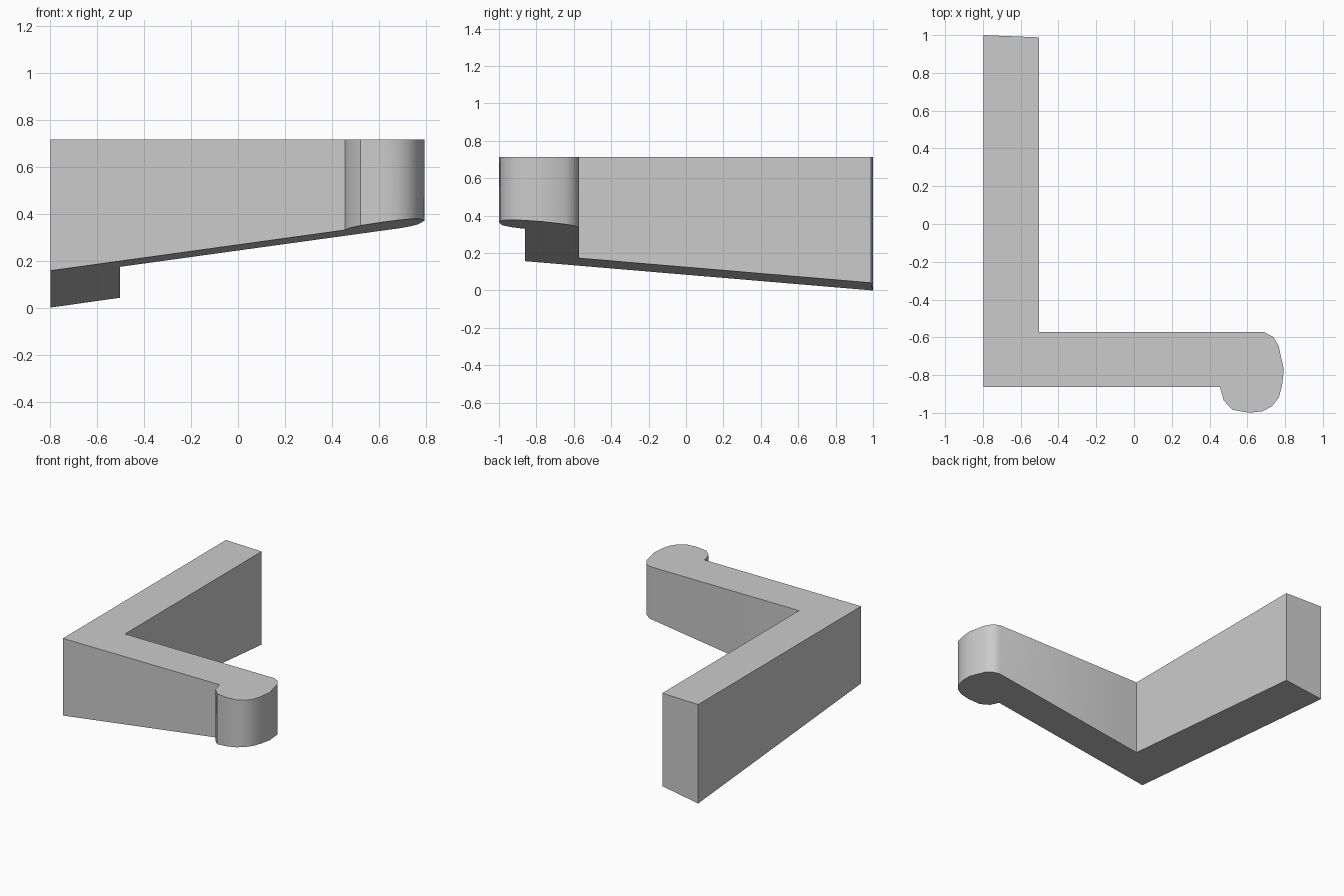
import bpy
import bmesh

if "Cube" in bpy.data.objects:
    bpy.data.objects.remove(bpy.data.objects["Cube"])

TOP = 0.715

# Plan outline: L-shaped wall with a rounded bulb at the end of the short arm
OUTLINE = [
    (-0.797, 1.0), (-0.797, -0.862), (0.455, -0.862),
    # rounded bulb
    (0.475, -0.935), (0.522, -0.984), (0.61, -0.999), (0.68, -0.992),
    (0.73, -0.965), (0.766, -0.92), (0.784, -0.855), (0.793, -0.77),
    (0.765, -0.642), (0.736, -0.597), (0.69, -0.573),
    # inner side of the L
    (-0.503, -0.573), (-0.503, 0.988),
]


def underside(x, y):
    """Height of the sloping base plane."""
    return max(0.0, 0.157 + 0.138 * (x + 0.797) - 0.0843 * (y + 0.862))


# Stone material
grey = bpy.data.materials.new("plain grey")
grey.diffuse_color = (0.6, 0.6, 0.6, 1)
grey.use_nodes = True
grey.node_tree.nodes["Principled BSDF"].inputs["Base Color"].default_value = grey.diffuse_color

# Wall: level top, sloping underside, vertical sides
bm = bmesh.new()
top = [bm.verts.new((x, y, TOP)) for x, y in OUTLINE]
base = [bm.verts.new((x, y, underside(x, y))) for x, y in OUTLINE]
bm.faces.new(top)
bm.faces.new(base[::-1])
for i in range(len(OUTLINE)):
    j = (i + 1) % len(OUTLINE)
    bm.faces.new((top[i], base[i], base[j], top[j]))
bmesh.ops.recalc_face_normals(bm, faces=bm.faces)

mesh = bpy.data.meshes.new("corner_wall")
bm.to_mesh(mesh)
bm.free()
mesh.materials.append(grey)
wall = bpy.data.objects.new("corner_wall", mesh)
bpy.context.collection.objects.link(wall)

# Smooth the rounded end, keep the corners sharp
bpy.context.view_layer.objects.active = wall
wall.select_set(True)
bpy.ops.object.shade_smooth_by_angle(angle=0.6)
